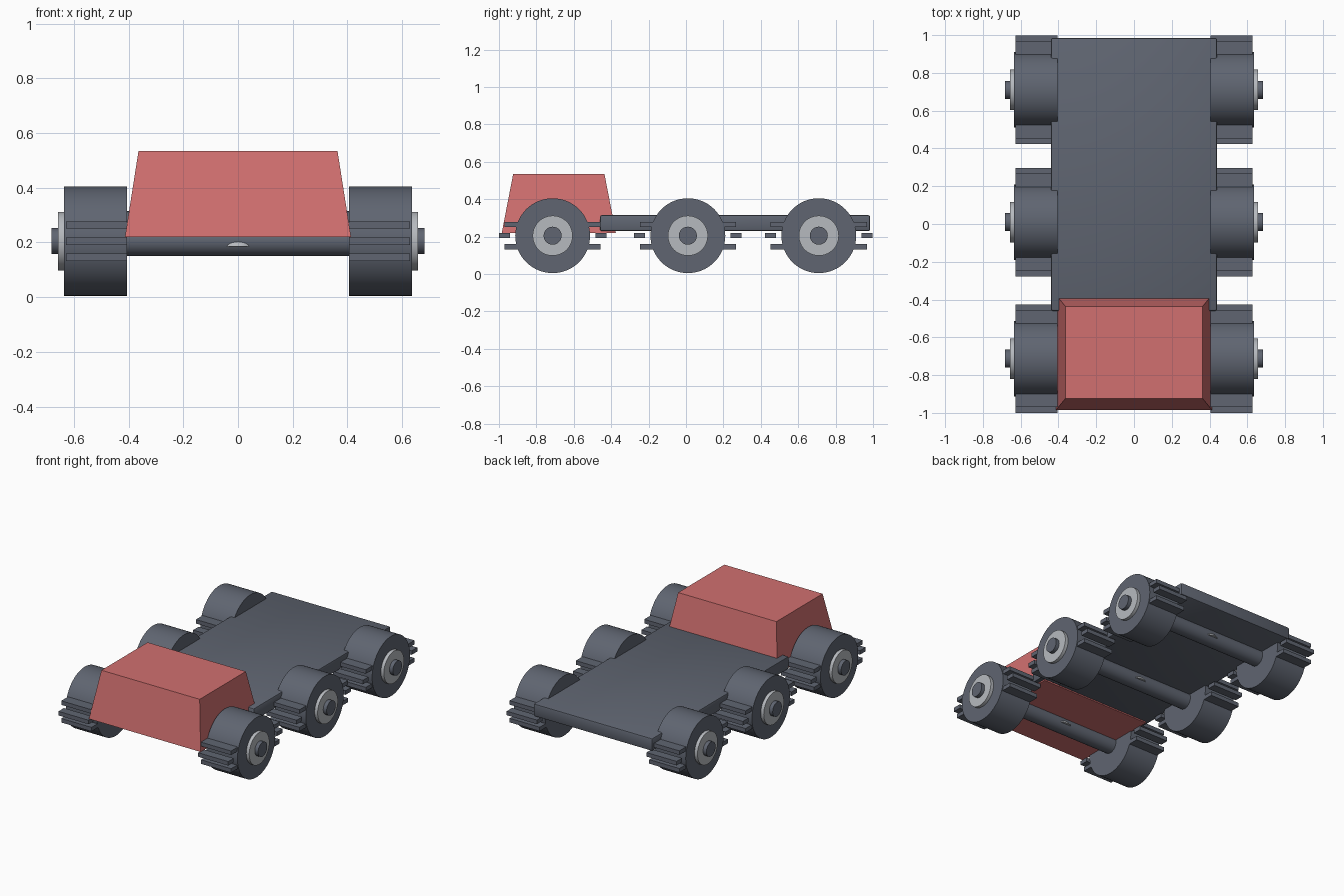
import bpy, bmesh, math
from mathutils import Matrix

cube = bpy.data.objects.get("Cube")
if cube:
    bpy.data.objects.remove(cube, do_unlink=True)


def material(name, rgb):
    m = bpy.data.materials.new(name)
    m.use_nodes = True
    m.diffuse_color = (*rgb, 1)
    m.node_tree.nodes["Principled BSDF"].inputs["Base Color"].default_value = (*rgb, 1)
    return m


SLATE = material("slate grey", (0.115, 0.13, 0.165))
SILVER = material("light grey", (0.47, 0.49, 0.52))
RED = material("soft red", (0.64, 0.16, 0.16))


def finish(bm, name, mat, smooth=False):
    bmesh.ops.recalc_face_normals(bm, faces=bm.faces[:])
    mesh = bpy.data.meshes.new(name)
    bm.to_mesh(mesh)
    bm.free()
    mesh.materials.append(mat)
    ob = bpy.data.objects.new(name, mesh)
    bpy.context.collection.objects.link(ob)
    if smooth:
        bpy.ops.object.select_all(action="DESELECT")
        ob.select_set(True)
        bpy.context.view_layer.objects.active = ob
        bpy.ops.object.shade_smooth_by_angle(angle=math.radians(35))
    return ob


def box(name, mat, low, high, top_scale=(1, 1), bevel=0):
    """Box between two corners, optionally narrowed at the top or bevelled."""
    bm = bmesh.new()
    bmesh.ops.create_cube(bm, size=1)
    for v in bm.verts:
        if v.co.z > 0:
            v.co.x *= top_scale[0]
            v.co.y *= top_scale[1]
        for i in range(3):
            v.co[i] = (low[i] + high[i]) / 2 + v.co[i] * (high[i] - low[i])
    if bevel:
        bmesh.ops.bevel(bm, geom=bm.edges[:], offset=bevel, segments=2,
                        profile=0.5, affect="EDGES")
    return finish(bm, name, mat, bool(bevel))


def rod(name, mat, radius, x0, x1, y, z, sides=48):
    """Closed cylinder lying along x."""
    bm = bmesh.new()
    bmesh.ops.create_cone(bm, cap_ends=True, segments=sides, radius1=radius,
                          radius2=radius, depth=abs(x1 - x0))
    place = Matrix.Translation(((x0 + x1) / 2, y, z)) @ Matrix.Rotation(math.pi / 2, 4, "Y")
    bmesh.ops.transform(bm, matrix=place, verts=bm.verts[:])
    return finish(bm, name, mat, True)


def dome(name, mat, radius, height, y, z):
    """Flat-bottomed half ellipsoid."""
    bm = bmesh.new()
    bmesh.ops.create_uvsphere(bm, u_segments=32, v_segments=16, radius=1)
    cut = bmesh.ops.bisect_plane(bm, geom=bm.verts[:] + bm.edges[:] + bm.faces[:],
                                 plane_co=(0, 0, 0), plane_no=(0, 0, -1),
                                 dist=0.0001, clear_outer=True)
    rim = [e for e in bm.edges if e.is_boundary]
    bmesh.ops.holes_fill(bm, edges=rim, sides=0)
    for v in bm.verts:
        v.co = (v.co.x * radius, y + v.co.y * radius, z + v.co.z * height)
    return finish(bm, name, mat, True)


# Body
box("cargo_deck", SLATE, (-0.44, -0.46, 0.23), (0.44, 0.985, 0.315), bevel=0.01)
box("cab", RED, (-0.413, -0.985, 0.22), (0.413, -0.375, 0.535), top_scale=(0.88, 0.8))

# Three axles, each with a pair of wheels and tread bars
HUB_Z = 0.205
for row, y in (("front", -0.713), ("middle", 0.01), ("rear", 0.71)):
    rod(row + "_axle", SLATE, 0.055, -0.42, 0.42, y, HUB_Z)
    dome(row + "_differential", SILVER, 0.066, 0.032, y, 0.185)
    for side, s in (("left", 1), ("right", -1)):
        label = row + "_" + side
        rod(label + "_wheel", SLATE, 0.2, s * 0.405, s * 0.635, y, HUB_Z, 64)
        rod(label + "_hub", SILVER, 0.107, s * 0.6, s * 0.657, y, HUB_Z)
        rod(label + "_axle_cap", SLATE, 0.048, s * 0.6, s * 0.682, y, HUB_Z)
        xs = sorted((s * 0.405, s * 0.628))
        for end in (-1, 1):
            for level in (-1, 0, 1):
                near = 0.229 if level == 0 else 0.185
                far = 0.287 if level == 0 else 0.257
                ys = sorted((y + end * near, y + end * far))
                z = HUB_Z + level * 0.059
                box(label + "_tread_bar", SLATE, (xs[0], ys[0], z - 0.0135),
                    (xs[1], ys[1], z + 0.0135))
